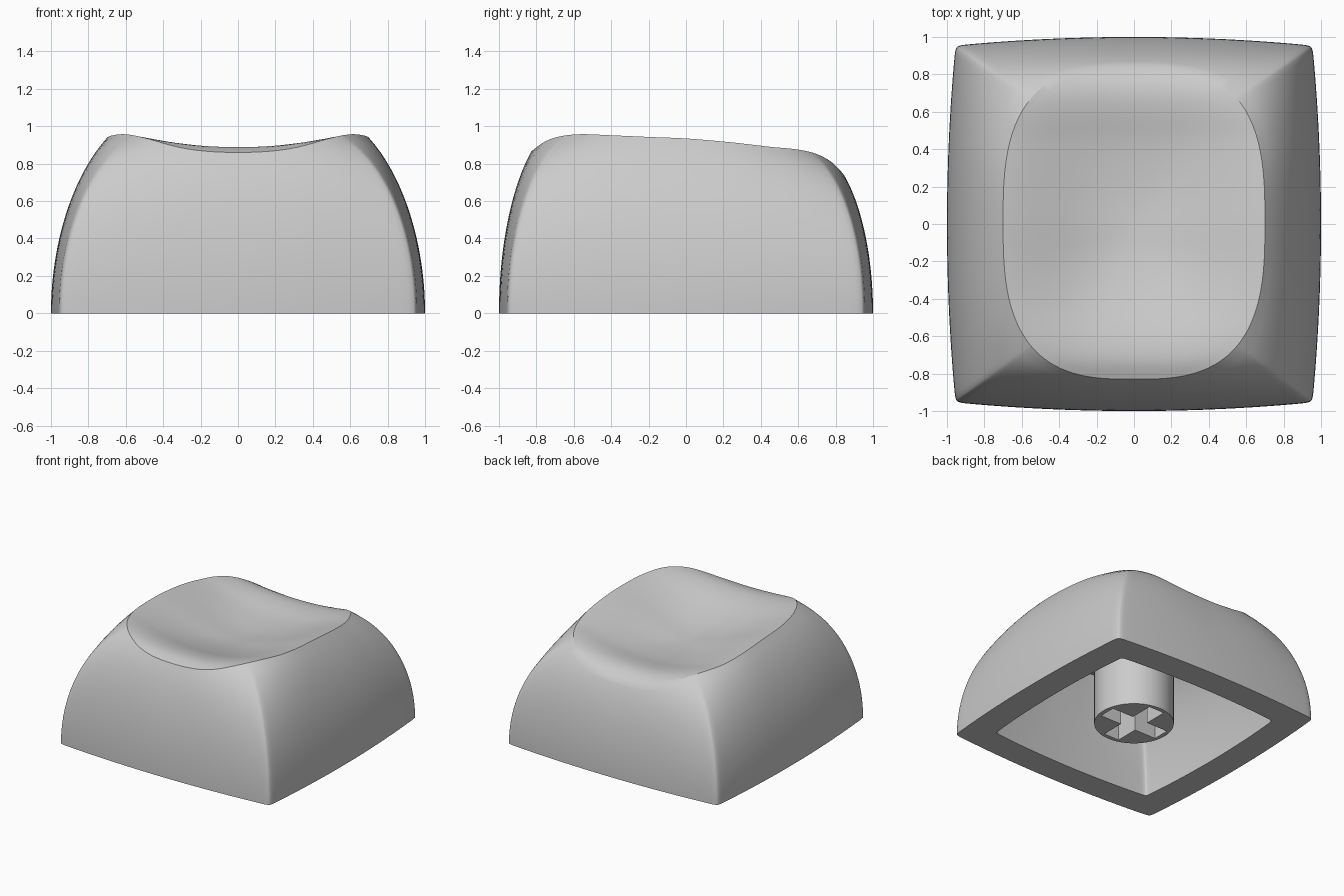
import bpy, bmesh
from math import sin, cos, pi, sqrt

if "Cube" in bpy.data.objects:
    bpy.data.objects.remove(bpy.data.objects["Cube"])

grey = bpy.data.materials.new("light grey plastic")
grey.use_nodes = True
colour = (0.6, 0.6, 0.6, 1)
grey.diffuse_color = colour
grey.node_tree.nodes["Principled BSDF"].inputs["Base Color"].default_value = colour

# Front-to-back height of the top along its middle, before hollowing
SPINE = [(-0.83, 0.86), (-0.73, 0.893), (-0.6, 0.898), (-0.4, 0.877), (-0.2, 0.862),
         (0, 0.853), (0.25, 0.833), (0.45, 0.817), (0.6, 0.815), (0.7, 0.805),
         (0.78, 0.778), (0.85, 0.73)]
ROUND = 2.9    # squareness of the rim
BOWL = 0.1     # extra depth at the middle of the dish


def slope(i):
    (y0, z0), (y1, z1) = SPINE[max(i - 1, 0)], SPINE[min(i + 1, len(SPINE) - 1)]
    return (z1 - z0) / (y1 - y0)


def top_height(x, y):
    """Smooth curve through the spine, hollowed sideways and in the middle."""
    i = max(k for k in range(len(SPINE) - 1) if k == 0 or SPINE[k][0] <= y)
    (y0, z0), (y1, z1) = SPINE[i], SPINE[i + 1]
    h = y1 - y0
    t = min(max((y - y0) / h, 0), 1)
    z = (z0 * (1 + 2 * t) * (1 - t) ** 2 + h * slope(i) * t * (1 - t) ** 2
         + z1 * t * t * (3 - 2 * t) + h * slope(i + 1) * t * t * (t - 1))
    r = (abs(x / 0.7) ** ROUND + abs((y - 0.01) / 0.84) ** ROUND) ** (1 / ROUND)
    return z + 0.167 * x * x - BOWL * max(0, 1 - r * r) ** 2


def superellipse(a, n):
    c, s = cos(a), sin(a)
    r = (abs(c) ** n + abs(s) ** n) ** (-1 / n)
    return c * r, s * r


def foot_point(a):
    x, y = superellipse(a, 80)
    return x * (1 - 0.046 * y * y), y * (1 - 0.046 * x * x)


def rim_point(a):
    x, y = superellipse(a, ROUND)
    return 0.7 * x, 0.84 * y + 0.01


def lean(s, a):
    """Inward share of the wall at height s; corners bulge more than sides."""
    arc = 0.82 + 0.13 * sin(2 * a) ** 2
    return (1 - sqrt(1 - (arc * s) ** 2)) / (1 - sqrt(1 - arc ** 2))


# Directions crowd towards the four corners
HALF = 16
ANGLES = []
for corner in range(4):
    for k in range(-HALF, HALF):
        d = abs(k / HALF) ** 1.7 * pi / 4
        ANGLES.append(pi / 4 + corner * pi / 2 + (d if k > 0 else -d))


def shell_rings(foot_scale, rim_scale, drop):
    """Rings up the bulging wall, then inwards across the dish."""
    rings = []
    for step in range(25):
        s = step / 24
        ring = []
        for a in ANGLES:
            f = lean(s, a)
            bx, by = [foot_scale * v for v in foot_point(a)]
            rx, ry = [rim_scale * v for v in rim_point(a)]
            ring.append((bx + (rx - bx) * f, by + (ry - by) * f,
                         s * (top_height(rx, ry) - drop)))
        rings.append(ring)
    for step in range(1, 24):
        s = rim_scale * (1 - step / 24)
        ring = []
        for a in ANGLES:
            x, y = [s * v for v in rim_point(a)]
            ring.append((x, y, top_height(x, y) - drop))
        rings.append(ring)
    return rings


def bridge(bm, low, high):
    for i in range(len(low)):
        j = (i + 1) % len(low)
        bm.faces.new((low[i], low[j], high[j], high[i]))


def finish(ob, angle):
    ob.data.materials.clear()
    ob.data.materials.append(grey)
    bpy.ops.object.select_all(action="DESELECT")
    ob.select_set(True)
    bpy.context.view_layer.objects.active = ob
    bpy.ops.object.shade_smooth_by_angle(angle=angle)


# Hollow cap: outer skin, inner skin and flat bottom lip
bm = bmesh.new()
feet = []
for foot, rim, drop in ((1, 1, 0), (0.775, 0.8, 0.09)):
    skin = [[bm.verts.new(p) for p in ring] for ring in shell_rings(foot, rim, drop)]
    for low, high in zip(skin, skin[1:]):
        bridge(bm, low, high)
    centre = bm.verts.new((0, 0, top_height(0, 0) - drop))
    last = skin[-1]
    for i in range(len(last)):
        bm.faces.new((last[i], last[(i + 1) % len(last)], centre))
    feet.append(skin[0])
bridge(bm, feet[0], feet[1])
bmesh.ops.recalc_face_normals(bm, faces=bm.faces)
mesh = bpy.data.meshes.new("cap")
bm.to_mesh(mesh)
bm.free()
cap = bpy.data.objects.new("cap", mesh)
bpy.context.collection.objects.link(cap)
finish(cap, pi / 6)

# Stem: round post with a cross-shaped socket, extruded from an outline
LOW, HIGH = 0.03, 0.7
ARM, WIDE = 0.265, 0.07
cross = []
for q in range(4):
    c, s = round(cos(q * pi / 2)), round(sin(q * pi / 2))
    for x, y in ((ARM, -WIDE), (ARM, WIDE), (WIDE, WIDE)):
        cross.append((x * c - y * s, x * s + y * c))
circle = [(0.3 * cos(k * pi / 32), 0.3 * sin(k * pi / 32)) for k in range(64)]

curve = bpy.data.curves.new("stem", "CURVE")
curve.dimensions = "2D"
curve.fill_mode = "BOTH"
curve.extrude = (HIGH - LOW) / 2
for outline in (circle, cross):
    spline = curve.splines.new("POLY")
    spline.points.add(len(outline) - 1)
    for point, (x, y) in zip(spline.points, outline):
        point.co = (x, y, 0, 1)
    spline.use_cyclic_u = True
stem = bpy.data.objects.new("stem", curve)
stem.location.z = (HIGH + LOW) / 2
bpy.context.collection.objects.link(stem)
bpy.ops.object.select_all(action="DESELECT")
stem.select_set(True)
bpy.context.view_layer.objects.active = stem
bpy.ops.object.convert(target="MESH")
stem = bpy.context.view_layer.objects.active
bm = bmesh.new()
bm.from_mesh(stem.data)
bmesh.ops.remove_doubles(bm, verts=bm.verts, dist=0.0001)
bmesh.ops.recalc_face_normals(bm, faces=bm.faces)
bm.to_mesh(stem.data)
bm.free()
finish(stem, pi / 6)
